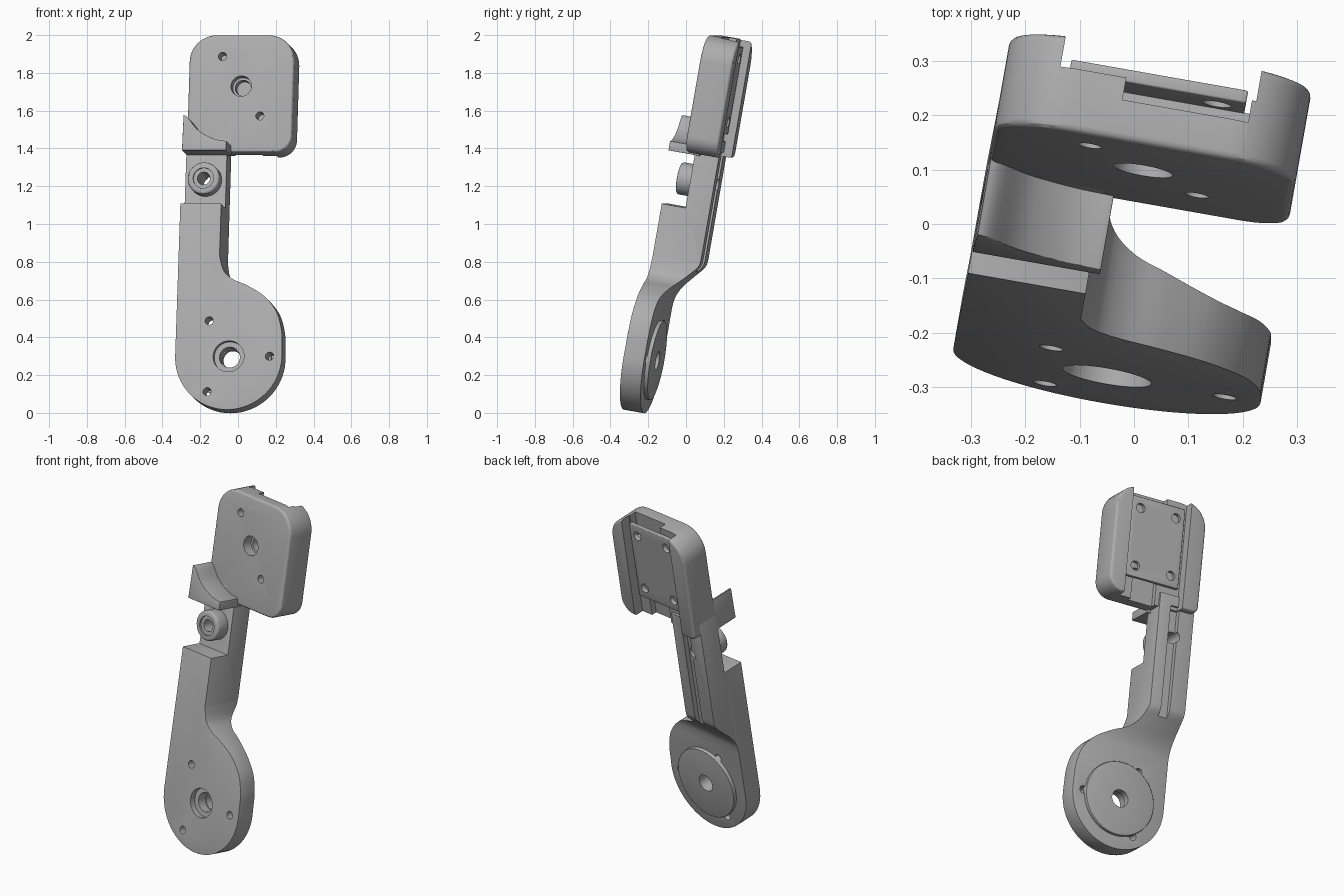
import bpy, bmesh
from math import radians, sin, cos, pi
from mathutils import Matrix

if "Cube" in bpy.data.objects:
    bpy.data.objects.remove(bpy.data.objects["Cube"], do_unlink=True)

# The whole bracket is modelled upright, then leaned back and turned
LEAN = Matrix.Translation((-0.05, -0.28, 0.30)) @ Matrix.Rotation(radians(-10), 4, 'Z') @ Matrix.Rotation(radians(-10), 4, 'X')
FRONT, SHELF, BACK = 0.0, 0.13, 0.26
LEFT, RIGHT = -0.283, -0.065
PIVOT = 1.475

grey = bpy.data.materials.new("plain_grey")
grey.use_nodes = True
grey.diffuse_color = (0.42, 0.42, 0.42, 1)
grey.node_tree.nodes["Principled BSDF"].inputs["Base Color"].default_value = (0.42, 0.42, 0.42, 1)


def arc(cx, cz, r, a0, a1, n=12):
    return [(cx + r * cos(radians(a0 + (a1 - a0) * i / n)),
             cz + r * sin(radians(a0 + (a1 - a0) * i / n))) for i in range(n + 1)]


def smooth(points, n=5):
    """Catmull-Rom curve through a few points."""
    p = [points[0]] + points + [points[-1]]
    out = []
    for a, b, c, d in zip(p, p[1:], p[2:], p[3:]):
        for i in range(n):
            t = i / n
            out.append(tuple(0.5 * (2 * q + (r - o) * t + (2 * o - 5 * q + 4 * r - s) * t * t
                             + (3 * q - o - 3 * r + s) * t ** 3) for o, q, r, s in zip(a, b, c, d)))
    return out + [points[-1]]


def prism(name, outline, lo, hi, axis='Y'):
    """Extrude an outline along depth (Y: points are x,z) or width (X: points are y,z)."""
    bm = bmesh.new()
    at = (lambda p, d: (p[0], d, p[1])) if axis == 'Y' else (lambda p, d: (d, p[0], p[1]))
    rings = [[bm.verts.new(at(p, d)) for p in outline] for d in (lo, hi)]
    bm.faces.new(rings[0])
    bm.faces.new(rings[1])
    n = len(outline)
    for i in range(n):
        j = (i + 1) % n
        bm.faces.new((rings[0][i], rings[0][j], rings[1][j], rings[1][i]))
    bmesh.ops.recalc_face_normals(bm, faces=bm.faces)
    mesh = bpy.data.meshes.new(name)
    bm.to_mesh(mesh)
    bm.free()
    mesh.materials.append(grey)
    ob = bpy.data.objects.new(name, mesh)
    bpy.context.collection.objects.link(ob)
    ob.matrix_world = LEAN
    return ob


def box(name, x0, x1, y0, y1, z0, z1):
    return prism(name, [(x0, z0), (x1, z0), (x1, z1), (x0, z1)], y0, y1)


def rod(name, x, z, r, y0, y1, n=40):
    return prism(name, arc(x, z, r, 0, 360, n)[:-1], y0, y1)


def boolean(ob, tool, how='DIFFERENCE'):
    tool.hide_render = True
    m = ob.modifiers.new(how.lower(), 'BOOLEAN')
    m.operation, m.solver, m.object = how, 'EXACT', tool


def bevel(ob, width):
    m = ob.modifiers.new("soft_edges", 'BEVEL')
    m.width, m.segments, m.limit_method, m.angle_limit = width, 3, 'ANGLE', radians(40)


def finish(ob):
    """Apply the modifiers, drop the cutters and smooth the curved sides."""
    bpy.context.view_layer.update()
    tools = [m.object for m in ob.modifiers if m.type == 'BOOLEAN']
    ob.data = bpy.data.meshes.new_from_object(ob.evaluated_get(bpy.context.evaluated_depsgraph_get()))
    ob.modifiers.clear()
    for t in tools:
        bpy.data.objects.remove(t, do_unlink=True)
    for o in bpy.context.selected_objects:
        o.select_set(False)
    ob.select_set(True)
    bpy.context.view_layer.objects.active = ob
    bpy.ops.object.shade_smooth_by_angle(angle=radians(30))


# Arm: round foot, curved neck and straight bar, shaped in front and side profile
neck = smooth([(0.285, 0.06), (0.28, 0.14), (0.25, 0.24), (0.18, 0.325), (0.09, 0.38), (0.01, 0.415),
               (-0.04, 0.46), (RIGHT, 0.54)])
outline = arc(0, 0, 0.287, 180, 360, 32) + neck + [(RIGHT, 1.2), (LEFT, 1.2)]
arm = prism("arm", outline, -0.1, 0.4)
back_curve = smooth([(BACK, 0.56), (0.25, 0.52), (0.2, 0.46), (0.15, 0.40), (0.12, 0.34), (0.112, 0.28)])
side = [(FRONT, -0.4), (FRONT, 0.82), (SHELF, 0.82), (SHELF, 1.2), (BACK, 1.2)] + back_curve + [(0.112, -0.4)]
boolean(arm, prism("side_profile", side, -0.5, 0.5, 'X'), 'INTERSECT')
bevel(arm, 0.012)
boolean(arm, box("groove", -0.19, -0.135, 0.23, 0.4, 0.47, 1.14))
boolean(arm, rod("foot_counterbore", 0, 0, 0.083, -0.1, 0.035))
boolean(arm, rod("foot_bore", 0, 0, 0.055, -0.1, 0.3))
for k in range(3):
    a = 2 * pi * k / 3
    boolean(arm, rod("foot_screw_hole", 0.22 * cos(a), 0.22 * sin(a), 0.022, -0.1, 0.3, 20))
boolean(arm, rod("boss_bore", -0.174, 0.967, 0.034, -0.1, 0.4, 24))
finish(arm)

# Raised disc behind the foot
disc = prism("foot_disc", arc(0, 0, 0.213, 0, 360, 64)[:-1], 0.09, 0.133)
bevel(disc, 0.004)
boolean(disc, rod("disc_bore", 0, 0, 0.05, -0.1, 0.3))
finish(disc)

# Screw boss on the shelf
boss = rod("screw_boss", -0.174, 0.967, 0.086, 0.05, SHELF + 0.01)
bevel(boss, 0.014)
boolean(boss, rod("boss_recess", -0.174, 0.967, 0.055, -0.1, 0.062))
boolean(boss, rod("boss_hole", -0.174, 0.967, 0.034, -0.1, 0.3, 24))
finish(boss)

# Cradle block with a hollowed upper face
hollow = smooth([(-0.045, 1.155), (-0.12, 1.17), (-0.2, 1.215), (-0.255, 1.28), (-0.28, 1.295)])
cradle = prism("cradle_block", [(LEFT, 1.105), (-0.045, 1.105)] + hollow, -0.01, SHELF + 0.03)
bevel(cradle, 0.006)
finish(cradle)

# Head: rounded pad with a channel down its back
top, low, right = 1.75, 1.12, 0.28
pad_outline = (arc(LEFT + 0.03, low + 0.03, 0.03, 180, 270, 4) + arc(right - 0.09, low + 0.09, 0.09, 270, 360)
               + arc(right - 0.14, top - 0.14, 0.14, 0, 90) + arc(LEFT + 0.14, top - 0.14, 0.14, 90, 180))
head = prism("head_pad", pad_outline, SHELF, 0.307)
bevel(head, 0.014)
boolean(head, box("channel", -0.183, 0.183, 0.247, 0.5, 1.0, 2.0))
boolean(head, box("top_notch", -0.06, 0.175, 0.205, 0.5, 1.6, 2.0))
boolean(head, box("bottom_notch", -0.04, 0.11, 0.215, 0.5, 1.0, 1.3))
boolean(head, rod("head_bore", 0, PIVOT, 0.055, 0, 0.19))
boolean(head, rod("head_inner_bore", 0, PIVOT, 0.042, 0, 0.3))
for s in (-1, 1):
    boolean(head, rod("head_screw_hole", 0.105 * s, PIVOT - 0.16 * s, 0.022, 0, 0.22, 20))
finish(head)

# Mounting plate in the channel, with four screw holes
plate = box("mounting_plate", -0.165, 0.165, 0.246, 0.27, 1.24, 1.71)
bevel(plate, 0.004)
for sx in (-1, 1):
    for sz in (-1, 1):
        boolean(plate, rod("plate_hole", 0.112 * sx, PIVOT + 0.17 * sz, 0.027, 0.2, 0.4, 20))
finish(plate)
